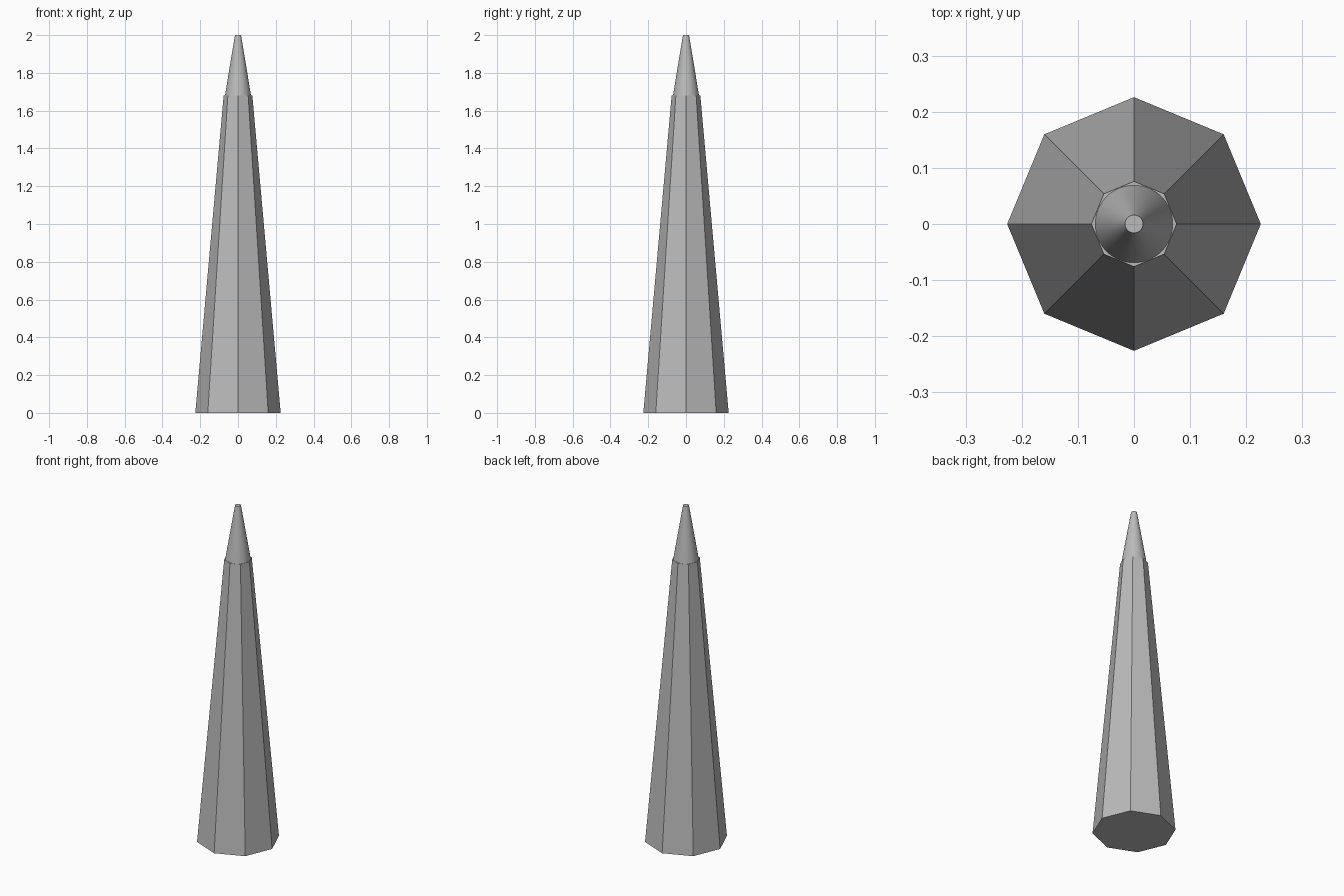
import bpy
import math

if "Cube" in bpy.data.objects:
    bpy.data.objects.remove(bpy.data.objects["Cube"], do_unlink=True)

# Single plain grey
grey = bpy.data.materials.new("grey")
grey.use_nodes = True
colour = (0.5, 0.5, 0.5, 1)
grey.diffuse_color = colour
grey.node_tree.nodes["Principled BSDF"].inputs["Base Color"].default_value = colour


def taper(name, sides, r_low, r_high, z_low, z_high):
    """Capped tapered column standing between two heights."""
    bpy.ops.mesh.primitive_cone_add(
        vertices=sides, radius1=r_low, radius2=r_high,
        depth=z_high - z_low, location=(0, 0, (z_low + z_high) / 2))
    obj = bpy.context.object
    obj.name = name
    obj.data.materials.append(grey)
    return obj


# Faceted eight-sided shaft, corners on the axes
taper("shaft", 8, 0.226, 0.076, 0, 1.68)

# Smooth round tip with a small flat end
taper("tip", 64, 0.069, 0.016, 1.68, 2)
bpy.ops.object.shade_smooth_by_angle(angle=math.radians(30))
